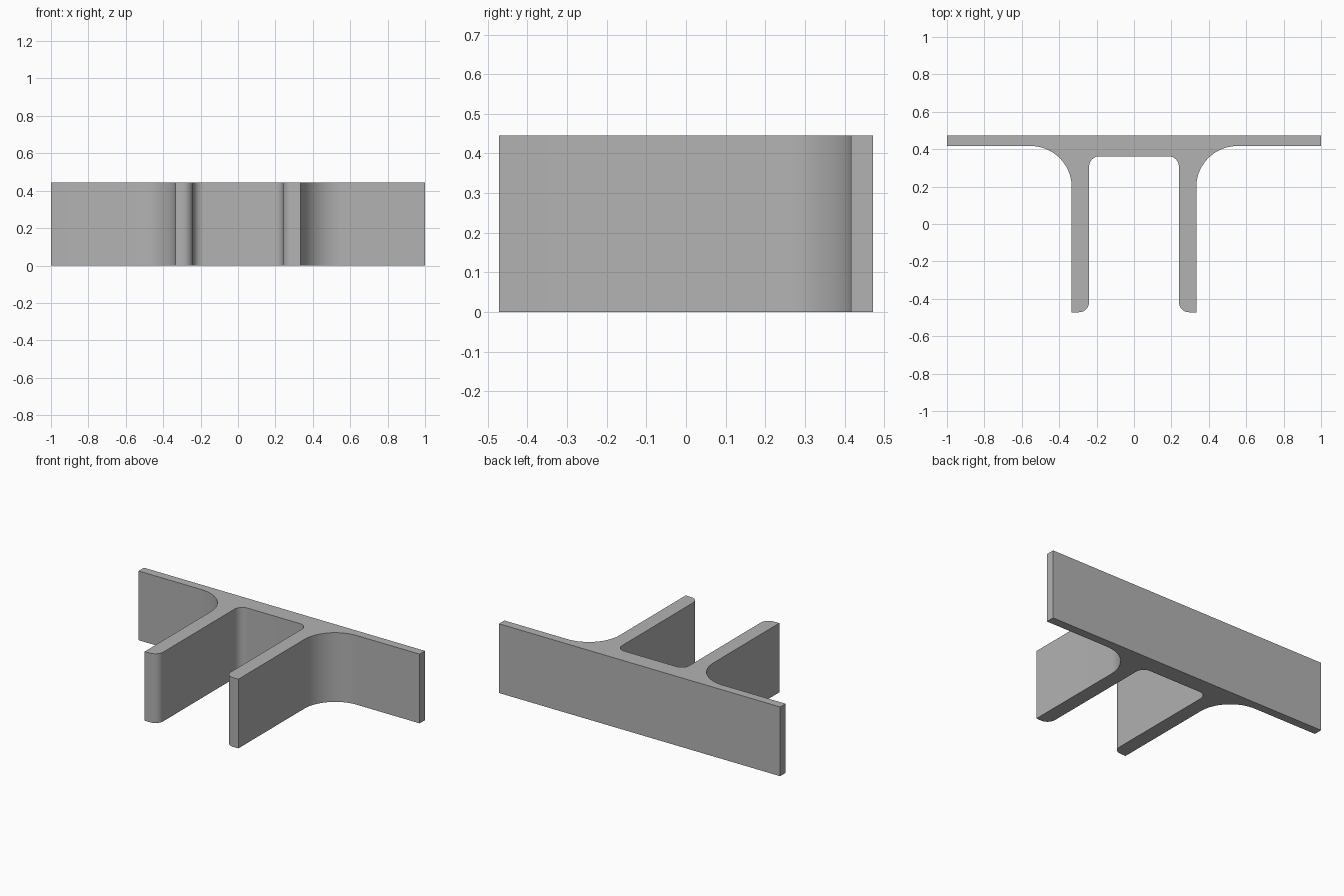
import bpy, bmesh
from math import cos, sin, radians

cube = bpy.data.objects.get("Cube")
if cube:
    bpy.data.objects.remove(cube, do_unlink=True)

HEIGHT = 0.445
BACK, FRONT = 0.472, -0.472
UNDERSIDE, POCKET = 0.417, 0.362      # flange underside, floor between the legs
INNER, OUTER = 0.24, 0.333            # leg faces
FILLET, SMALL = 0.22, 0.055           # corner radii


def arc(cx, cy, r, start, end, steps):
    """Points along a circular arc, angles in degrees."""
    angles = [radians(start + (end - start) * i / steps) for i in range(steps + 1)]
    return [(cx + r * cos(a), cy + r * sin(a)) for a in angles]


# Right-hand half of the section, from the back plate to the pocket
half = [(1, BACK), (1, UNDERSIDE)]
half += arc(OUTER + FILLET, UNDERSIDE - FILLET, FILLET, 90, 180, 20)
half += [(OUTER, FRONT)]
half += arc(INNER + SMALL, FRONT + SMALL, SMALL, 270, 180, 10)
half += arc(INNER - SMALL, POCKET - SMALL, SMALL, 0, 90, 10)
outline = half + [(-x, y) for x, y in reversed(half)]

# Extrude the mirrored section upwards
bm = bmesh.new()
base = bm.faces.new([bm.verts.new((x, y, 0)) for x, y in outline])
top = bmesh.ops.extrude_face_region(bm, geom=[base], use_keep_orig=True)
verts = [v for v in top["geom"] if isinstance(v, bmesh.types.BMVert)]
bmesh.ops.translate(bm, verts=verts, vec=(0, 0, HEIGHT))
bmesh.ops.recalc_face_normals(bm, faces=bm.faces)
mesh = bpy.data.meshes.new("double_leg_bracket")
bm.to_mesh(mesh)
bm.free()
bracket = bpy.data.objects.new("double_leg_bracket", mesh)
bpy.context.collection.objects.link(bracket)

# Plain grey finish
grey = bpy.data.materials.new("plain_grey")
grey.use_nodes = True
color = (0.45, 0.45, 0.45, 1)
grey.diffuse_color = color
grey.node_tree.nodes["Principled BSDF"].inputs["Base Color"].default_value = color
mesh.materials.append(grey)

# Smooth fillets, sharp corners
bpy.ops.object.select_all(action="DESELECT")
bracket.select_set(True)
bpy.context.view_layer.objects.active = bracket
bpy.ops.object.shade_smooth_by_angle(angle=radians(30))
